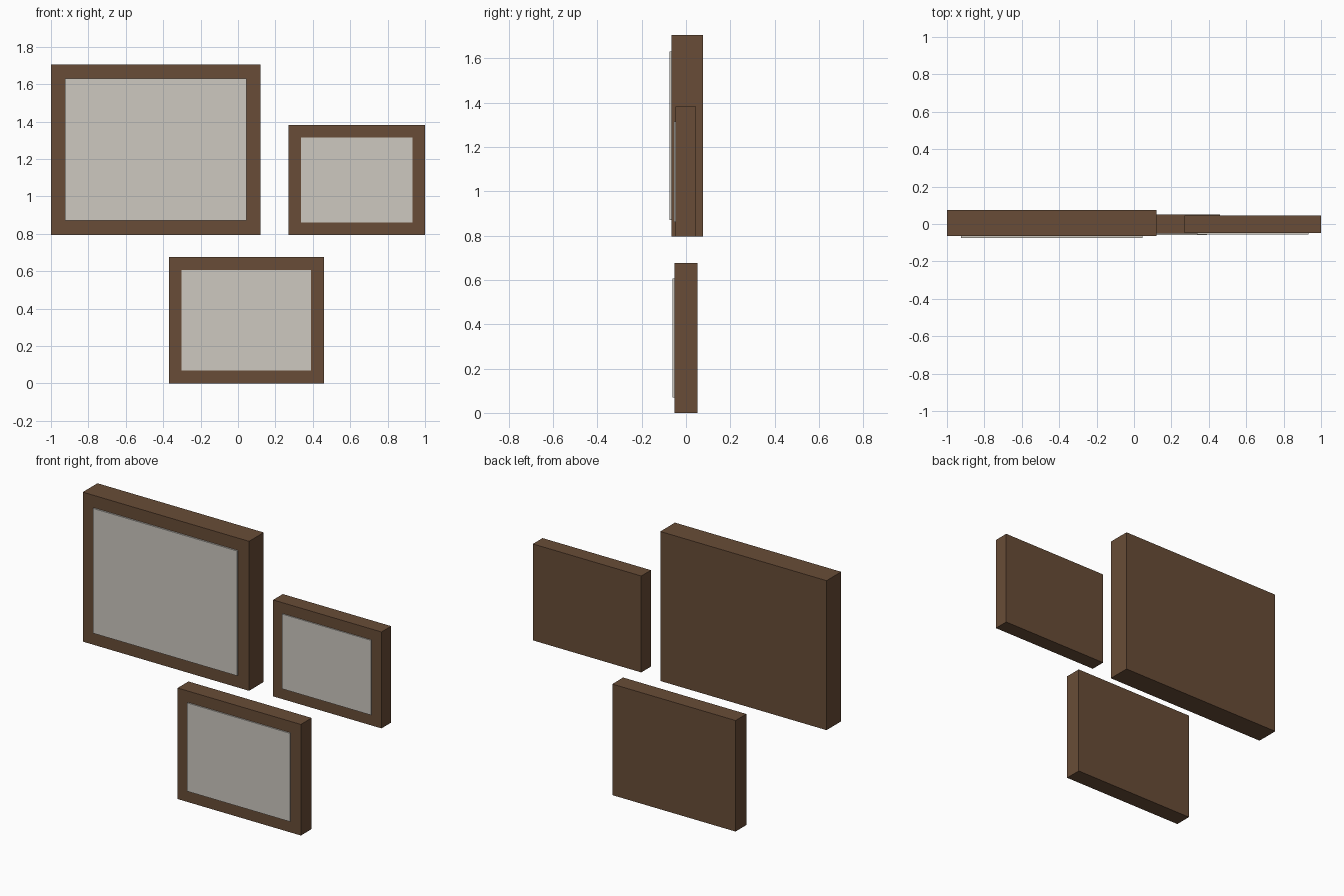
import bpy

cube = bpy.data.objects.get("Cube")
if cube:
    bpy.data.objects.remove(cube, do_unlink=True)


def material(name, rgb):
    mat = bpy.data.materials.new(name)
    mat.use_nodes = True
    color = (*rgb, 1.0)
    mat.diffuse_color = color
    mat.node_tree.nodes["Principled BSDF"].inputs["Base Color"].default_value = color
    return mat


wood = material("brown_wood", (0.14, 0.073, 0.038))
paper = material("pale_canvas", (0.61, 0.58, 0.53))


def box(name, x, y, z, mat):
    """Flat-faced box spanning the given (low, high) ranges."""
    spans = (x, y, z)
    bpy.ops.mesh.primitive_cube_add(size=1, location=[(a + b) / 2 for a, b in spans])
    obj = bpy.context.object
    obj.name = name
    obj.scale = [b - a for a, b in spans]
    bpy.ops.object.transform_apply(location=False, rotation=False, scale=True)
    obj.data.materials.append(mat)
    return obj


def picture(name, x, y, z, border, raise_by):
    """Solid wooden frame with a thin canvas plate raised on its front."""
    box(name + "_frame", x, y, z, wood)
    box(name + "_canvas",
        (x[0] + border, x[1] - border),
        (y[0] - raise_by, y[0]),
        (z[0] + border, z[1] - border), paper)


# Three wall pictures
picture("large", (-1.0, 0.12), (-0.065, 0.076), (0.795, 1.705), 0.075, 0.0095)
picture("small", (0.27, 1.0), (-0.048, 0.045), (0.795, 1.382), 0.066, 0.007)
picture("lower", (-0.37, 0.46), (-0.052, 0.052), (0.0, 0.676), 0.069, 0.008)
